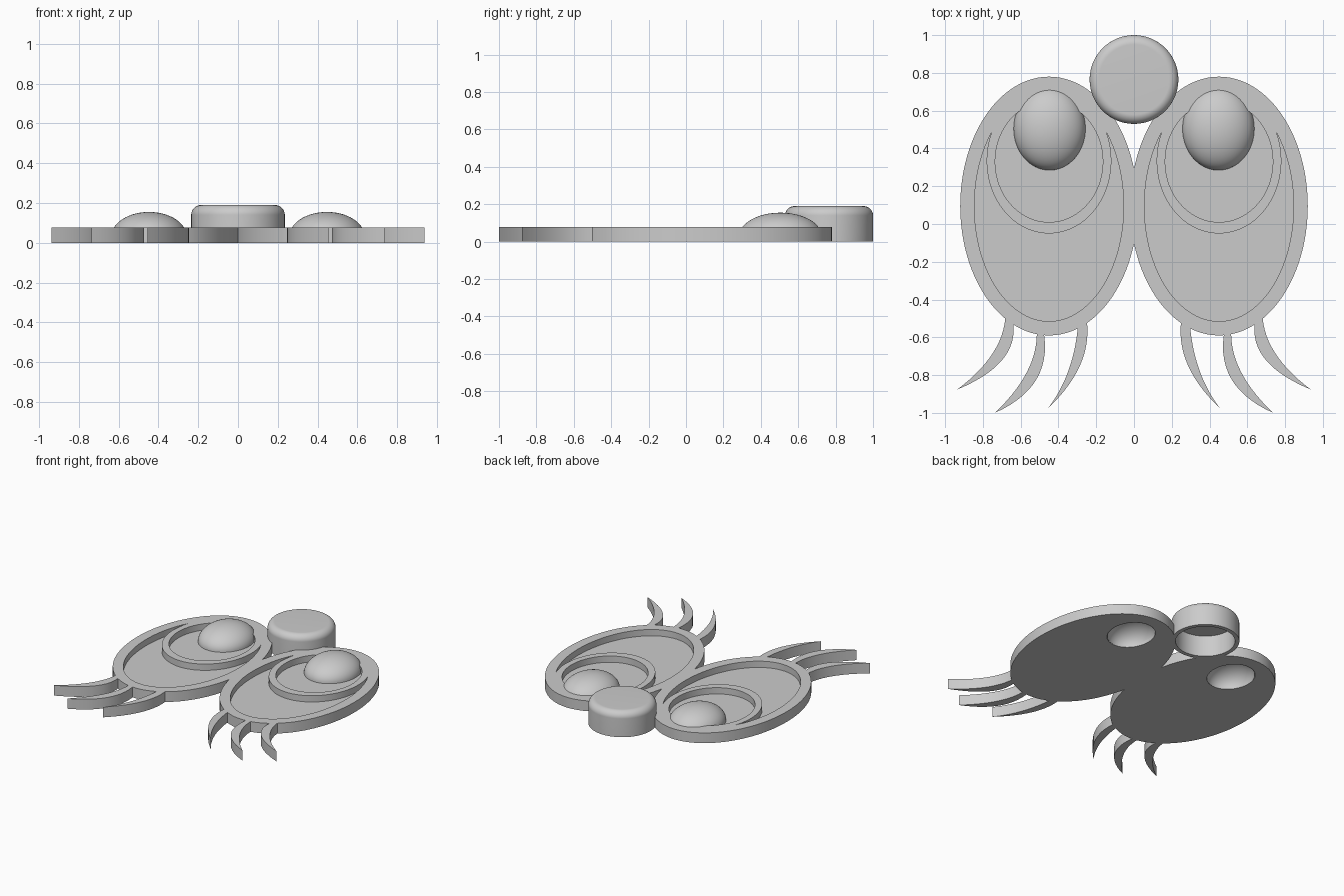
import bpy, bmesh
from math import sin, cos, pi, radians

old = bpy.data.objects.get("Cube")
if old:
    bpy.data.objects.remove(old, do_unlink=True)

grey = bpy.data.materials.new("plain_grey")
grey.use_nodes = True
COLOUR = (0.6, 0.6, 0.6, 1)
grey.diffuse_color = COLOUR
grey.node_tree.nodes["Principled BSDF"].inputs["Base Color"].default_value = COLOUR

THICK = 0.078     # plate and lash height
FLOOR = 0.03      # level of the recessed floors
EYE_X = 0.45


def make_object(name, bm):
    bmesh.ops.recalc_face_normals(bm, faces=bm.faces)
    mesh = bpy.data.meshes.new(name)
    bm.to_mesh(mesh)
    bm.free()
    mesh.materials.append(grey)
    obj = bpy.data.objects.new(name, mesh)
    bpy.context.collection.objects.link(obj)
    return obj


def prism(name, outline, z0, z1):
    bm = bmesh.new()
    face = bm.faces.new([bm.verts.new((x, y, z0)) for x, y in outline])
    top = bmesh.ops.extrude_face_region(bm, geom=[face])["geom"]
    verts = [v for v in top if isinstance(v, bmesh.types.BMVert)]
    bmesh.ops.translate(bm, verts=verts, vec=(0, 0, z1 - z0))
    return make_object(name, bm)


def arc(cy, rx, ry, start=0, end=2 * pi, steps=96):
    angles = [start + (end - start) * i / steps for i in range(steps + 1)]
    return [(EYE_X + rx * cos(a), cy + ry * sin(a)) for a in angles]


def ellipse(cy, rx, ry):
    return arc(cy, rx, ry)[:-1]


def bezier(a, b, c, steps=14):
    ts = [i / steps for i in range(steps + 1)]
    return [tuple((1 - t) ** 2 * p + 2 * t * (1 - t) * q + t * t * r
                  for p, q, r in zip(a, b, c)) for t in ts]


def revolve(name, profile, centre, scale_y=1, steps=64):
    bm = bmesh.new()
    verts = [bm.verts.new((r, 0, z)) for r, z in profile]
    edges = [bm.edges.new(pair) for pair in zip(verts, verts[1:])]
    bmesh.ops.spin(bm, geom=verts + edges, cent=(0, 0, 0), axis=(0, 0, 1),
                   angle=2 * pi, steps=steps)
    bmesh.ops.remove_doubles(bm, verts=bm.verts, dist=0.0001)
    bmesh.ops.scale(bm, verts=bm.verts, vec=(1, scale_y, 1))
    bmesh.ops.translate(bm, verts=bm.verts, vec=(*centre, 0))
    return make_object(name, bm)


def select_only(obj):
    bpy.ops.object.select_all(action="DESELECT")
    obj.select_set(True)
    bpy.context.view_layer.objects.active = obj


def boolean(obj, tool, operation):
    select_only(obj)
    mod = obj.modifiers.new("cut", "BOOLEAN")
    mod.operation, mod.solver, mod.object = operation, "EXACT", tool
    bpy.ops.object.modifier_apply(modifier=mod.name)
    bpy.data.objects.remove(tool, do_unlink=True)


def mirror(obj, bisect=False):
    select_only(obj)
    mod = obj.modifiers.new("mirror", "MIRROR")
    mod.use_bisect_axis[0] = bisect
    bpy.ops.object.modifier_apply(modifier=mod.name)


def smooth(obj):
    select_only(obj)
    bpy.ops.object.shade_smooth_by_angle(angle=radians(35))


# Eye plate with three curved lashes
plate = prism("eye_plates", ellipse(0.095, 0.47, 0.685), 0, THICK)
lashes = [  # inner base, inner bend, outer base, outer bend, tip
    ((0.25, -0.51), (0.218, -0.753), (0.295, -0.52), (0.315, -0.793), (0.455, -0.975)),
    ((0.48, -0.56), (0.422, -0.86), (0.515, -0.56), (0.504, -0.78), (0.737, -1)),
    ((0.645, -0.5), (0.589, -0.732), (0.68, -0.47), (0.682, -0.687), (0.937, -0.877)),
]
for base_a, bend_a, base_b, bend_b, tip in lashes:
    outline = bezier(base_a, bend_a, tip) + bezier(base_b, bend_b, tip)[-2::-1]
    boolean(plate, prism("lash", outline, 0, THICK), "UNION")

# Crescent recess, iris recess and the opening under the pupil
crescent = (arc(0.095, 0.395, 0.61, 0.689, -pi - 0.689)
            + arc(0.335, 0.33, 0.385, -pi - 0.392, 0.392)[1:-1])
boolean(plate, prism("crescent_cutter", crescent, FLOOR, 0.2), "DIFFERENCE")
boolean(plate, prism("iris_cutter", ellipse(0.33, 0.285, 0.32), FLOOR, 0.2), "DIFFERENCE")
boolean(plate, prism("pupil_cutter", ellipse(0.505, 0.155, 0.182), -0.1, 0.2), "DIFFERENCE")
mirror(plate, bisect=True)
smooth(plate)

# Hollow domed pupils
quarter = [i * pi / 32 for i in range(17)]
outer = [(0.19 * cos(a), FLOOR + 0.125 * sin(a)) for a in quarter]
inner = [(0.155 * cos(a), 0.125 * sin(a)) for a in reversed(quarter)]
pupils = revolve("pupils", outer + inner + [outer[0]], (EYE_X - 0.003, 0.505), 1.16)
mirror(pupils)
smooth(pupils)

# Hollow round nose with a rounded top edge
fillet = [(0.185 + 0.05 * cos(a), 0.14 + 0.05 * sin(a)) for a in quarter]
profile = [(0, 0.16), (0.205, 0.16), (0.205, 0), (0.235, 0)] + fillet + [(0, 0.19)]
smooth(revolve("nose", profile, (0, 0.765)))
